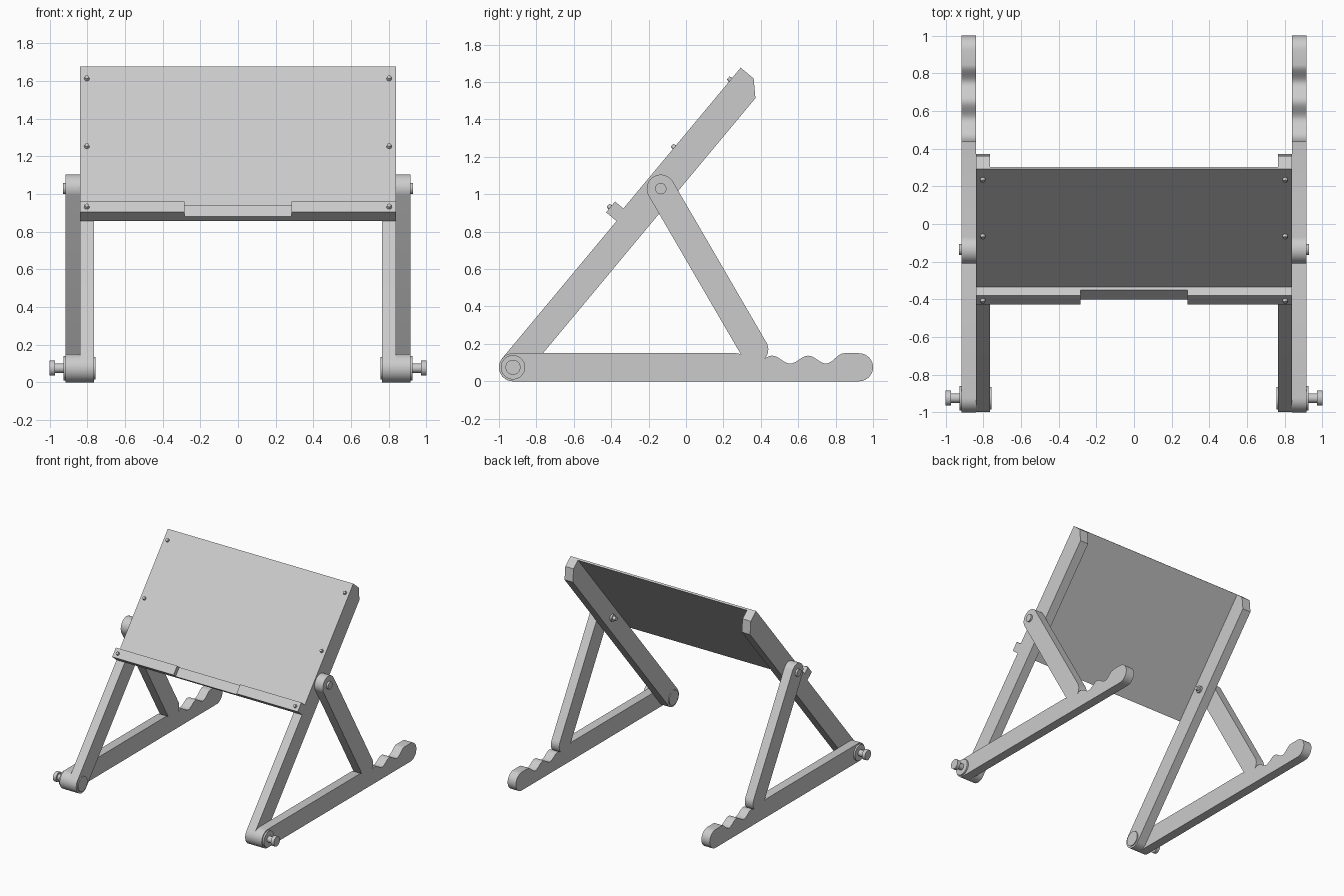
import bpy, bmesh, math
from math import sin, cos, pi
from mathutils import Vector

cube = bpy.data.objects.get("Cube")
if cube:
    bpy.data.objects.remove(cube, do_unlink=True)

GREY = (0.6, 0.6, 0.6, 1)
mat = bpy.data.materials.new("light grey")
mat.use_nodes = True
mat.diffuse_color = GREY
mat.node_tree.nodes["Principled BSDF"].inputs["Base Color"].default_value = GREY

R = 0.075                       # half width of every bar
INNER, MID, OUTER = 0.765, 0.84, 0.915
HINGE = Vector((-0.925, 0.075))
TILT = math.radians(50.2)
ALONG = Vector((cos(TILT), sin(TILT)))
OUT = Vector((-sin(TILT), cos(TILT)))


def tilted(u, v):
    """Side-plane point: u along the sloping arm, v out of its front."""
    return HINGE + ALONG * u + OUT * v


def arc(centre, radius, start, end, steps=20):
    angles = [start + (end - start) * i / steps for i in range(steps + 1)]
    return [centre + Vector((cos(a), sin(a))) * radius for a in angles]


def finish(name, bm, mirrored):
    bmesh.ops.recalc_face_normals(bm, faces=bm.faces)
    mesh = bpy.data.meshes.new(name)
    bm.to_mesh(mesh)
    bm.free()
    mesh.materials.append(mat)
    for face in mesh.polygons:
        face.use_smooth = True
    mesh.set_sharp_from_angle(angle=math.radians(30))
    obj = bpy.data.objects.new(name, mesh)
    bpy.context.collection.objects.link(obj)
    if mirrored:
        obj.modifiers.new("both_sides", "MIRROR")
    return obj


def extrude(name, profile, x0, x1, mirrored=True):
    """Extrude a side-plane outline across x."""
    bm = bmesh.new()
    face = bm.faces.new([bm.verts.new((x0, p.x, p.y)) for p in profile])
    new = bmesh.ops.extrude_face_region(bm, geom=[face])["geom"]
    verts = [g for g in new if isinstance(g, bmesh.types.BMVert)]
    bmesh.ops.translate(bm, verts=verts, vec=(x1 - x0, 0, 0))
    return finish(name, bm, mirrored)


def pin(name, centre, radius, x0, x1):
    extrude(name, arc(centre, radius, 0, 2 * pi * 31 / 32, 31), x0, x1)


# Base rails with rounded ends and a wavy row of notches
rail = arc(HINGE, R, pi / 2, 3 * pi / 2)
rail += arc(Vector((0.925, R)), R, -pi / 2, pi / 2)
PITCH, FIRST = 0.192, 0.365
for i in range(48, -1, -1):
    t = -0.5 + i / 16
    crest = 0.15 if t < 0 or t > 2 else 0.137
    wave = (1 - cos(2 * pi * t)) / 2
    rail.append(Vector((FIRST + PITCH * t, 0.095 + (crest - 0.095) * wave)))
extrude("base_rail", rail, MID, OUTER)

# Sloping arms, rounded at the hinge and clipped at the top
arm = arc(HINGE, R, TILT + pi / 2, TILT + 3 * pi / 2)
arm += [tilted(1.935, -R), tilted(2.01, 0), tilted(2.01, R)]
extrude("sloping_arm", arm, INNER, MID)

# Prop struts resting in the first notch
top, foot = Vector((-0.135, 1.03)), Vector((FIRST, 0.17))
d = foot - top
lean = math.atan2(d.y, d.x)
strut = arc(top, R, lean + pi / 2, lean + 3 * pi / 2)
strut += arc(foot, R, lean - pi / 2, lean + pi / 2)
extrude("prop_strut", strut, MID, OUTER)


# Board and its stepped ledge
def slab(name, u0, u1, v0, v1, x0, x1, mirrored):
    corners = [tilted(u0, v0), tilted(u1, v0), tilted(u1, v1), tilted(u0, v1)]
    extrude(name, corners, x0, x1, mirrored)


slab("board", 0.955, 2.01, R, 0.09, -MID, MID, False)
slab("ledge_middle", 0.955, 1.03, 0.09, 0.112, -0.285, 0.285, False)
slab("ledge_end", 0.955, 1.03, 0.09, 0.148, 0.285, MID, True)

# Hinge hardware: washers, stems and knobs
pin("hinge_washer", HINGE, 0.065, OUTER, 0.928)
pin("hinge_stem", HINGE, 0.025, 0.928, 0.975)
pin("hinge_knob", HINGE, 0.04, 0.972, 1.0)
pin("hinge_inner_head", HINGE, 0.06, 0.757, INNER)

# Strut bolts with nuts on the inside
pin("strut_bolt_head", top, 0.03, OUTER, 0.93)
pin("strut_bolt_nut", top, 0.028, 0.75, INNER)
pin("strut_bolt_tip", top, 0.016, 0.725, 0.75)

# Screw heads holding the board and ledge
normal = Vector((0, OUT.x, OUT.y))
turn = normal.to_track_quat("Z", "Y").to_matrix().to_4x4()
for name, u, v in (("top_screw", 1.925, 0.09), ("middle_screw", 1.456, 0.09),
                   ("ledge_screw", 0.99, 0.148)):
    bm = bmesh.new()
    bmesh.ops.create_cone(bm, cap_ends=True, segments=16, radius1=0.014,
                          radius2=0.011, depth=0.016)
    bmesh.ops.transform(bm, matrix=turn, verts=bm.verts)
    p = tilted(u, v + 0.008)
    bmesh.ops.translate(bm, verts=bm.verts, vec=(0.803, p.x, p.y))
    finish(name, bm, True)
